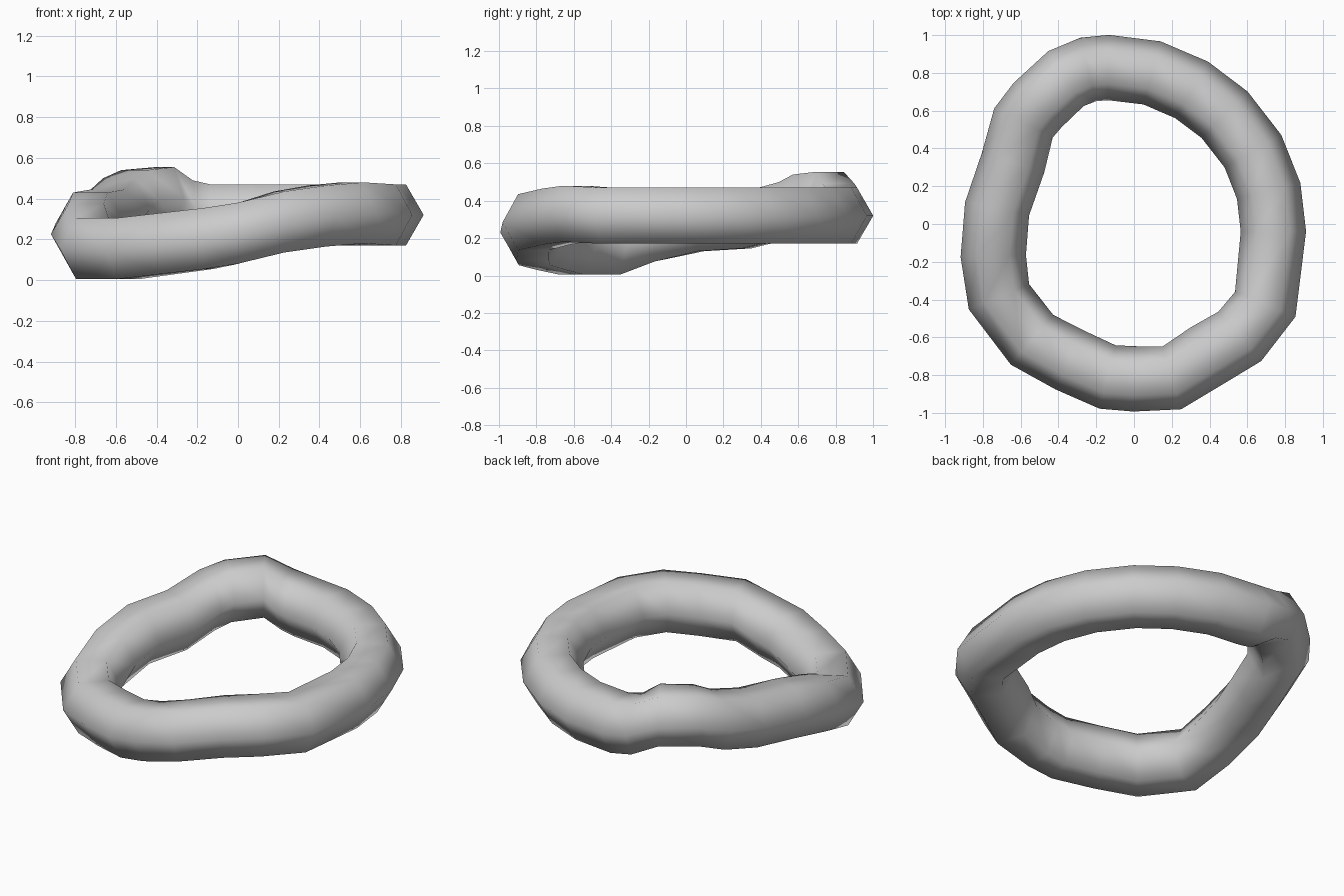
import bpy
import bmesh
import math
from mathutils import Vector

default_cube = bpy.data.objects.get("Cube")
if default_cube:
    bpy.data.objects.remove(default_cube, do_unlink=True)

TUBE_RADIUS = 0.173
SIDES = 6

# Centre line of the bent ring, clockwise from the back
CENTRE_LINE = [Vector(point) for point in (
    (-.135, .828, .32), (.095, .8, .32), (.305, .71, .32), (.48, .578, .32),
    (.63, .385, .32), (.713, .175, .32), (.738, -.04, .32), (.695, -.425, .32),
    (.56, -.595, .33), (.39, -.695, .315), (.2, -.815, .285), (0, -.82, .23),
    (-.14, -.81, .205), (-.34, -.72, .18), (-.54, -.613, .155),
    (-.715, -.385, .155), (-.745, -.17, .225), (-.725, .08, .28),
    (-.64, .325, .295), (-.585, .535, .35), (-.51, .63, .39),
    (-.36, .77, .405), (-.243, .818, .34),
)]


def make_material(name, colour):
    material = bpy.data.materials.new(name)
    material.use_nodes = True
    material.diffuse_color = colour
    shader = material.node_tree.nodes["Principled BSDF"]
    shader.inputs["Base Color"].default_value = colour
    return material


def outward_direction(index):
    """Horizontal direction bisecting the corner of the centre line."""
    here = CENTRE_LINE[index]
    before = here - CENTRE_LINE[index - 1]
    after = CENTRE_LINE[(index + 1) % len(CENTRE_LINE)] - here
    before.z = after.z = 0
    tangent = before.normalized() + after.normalized()
    return Vector((-tangent.y, tangent.x, 0)).normalized()


def build_ring(name, material):
    """Sweep a hexagon, pointed outwards, along the closed centre line."""
    bm = bmesh.new()
    up = Vector((0, 0, 1))
    sections = []
    for index, centre in enumerate(CENTRE_LINE):
        outward = outward_direction(index)
        section = []
        for side in range(SIDES):
            angle = math.tau * side / SIDES
            offset = outward * math.cos(angle) + up * math.sin(angle)
            section.append(bm.verts.new(centre + offset * TUBE_RADIUS))
        sections.append(section)

    # Bridge each section to the next
    for index, section in enumerate(sections):
        following = sections[(index + 1) % len(sections)]
        for side in range(SIDES):
            other = (side + 1) % SIDES
            face = bm.faces.new((section[side], section[other],
                                 following[other], following[side]))
            face.smooth = True
    bmesh.ops.recalc_face_normals(bm, faces=bm.faces)

    mesh = bpy.data.meshes.new(name)
    bm.to_mesh(mesh)
    bm.free()
    mesh.materials.append(material)
    ring = bpy.data.objects.new(name, mesh)
    bpy.context.collection.objects.link(ring)
    return ring


grey = make_material("plain_grey", (0.6, 0.6, 0.6, 1))
build_ring("bent_ring", grey)
